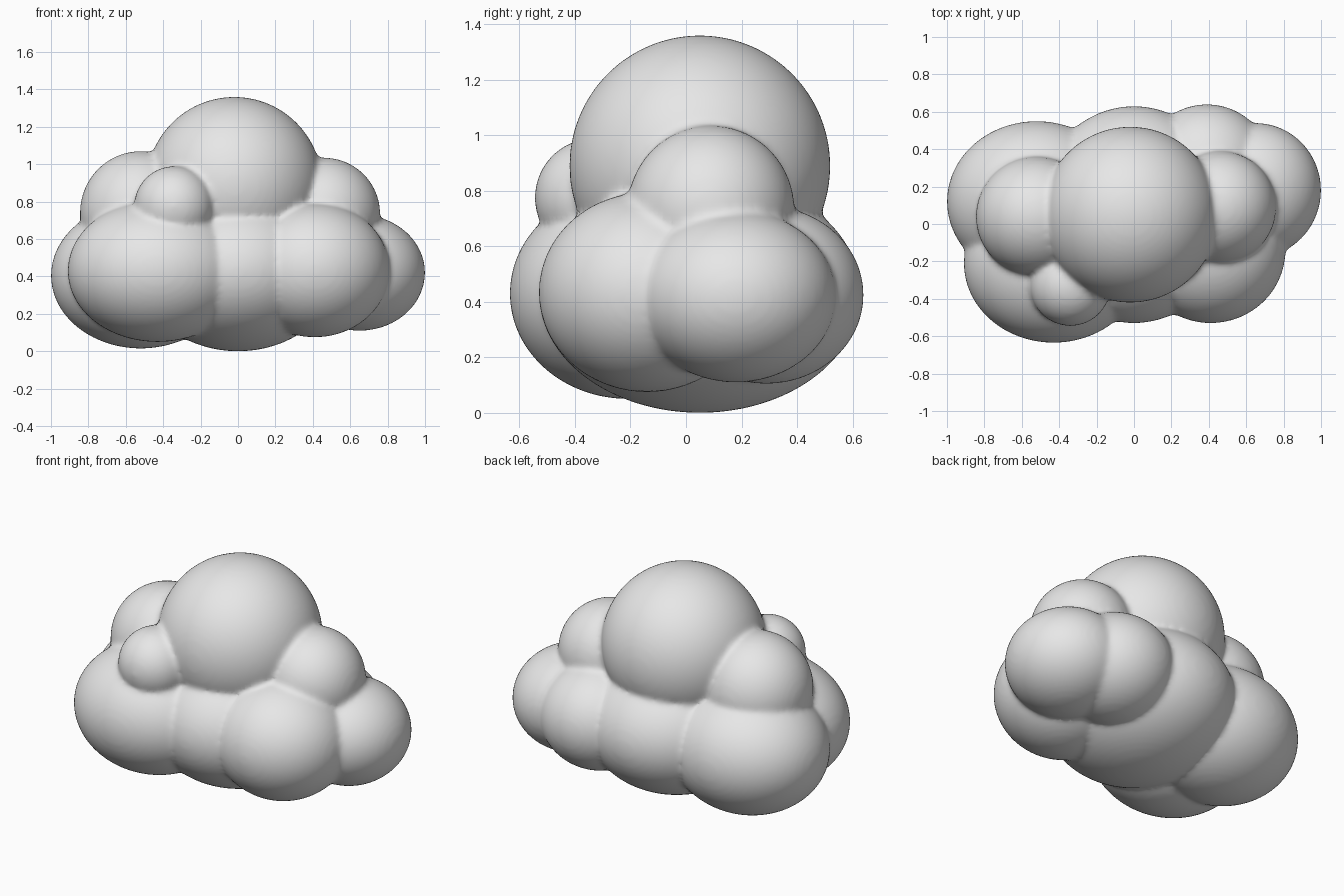
import bpy, bmesh
from mathutils import Matrix

if "Cube" in bpy.data.objects:
    bpy.data.objects.remove(bpy.data.objects["Cube"])

# Puffs: centre, radii
puffs = [
    ((-0.02, 0.05, 0.89), (0.47, 0.47, 0.47)),    # crown
    ((-0.52, 0.04, 0.74), (0.325, 0.32, 0.33)),   # upper left
    ((0.46, 0.09, 0.735), (0.30, 0.30, 0.30)),    # upper right
    ((-0.34, -0.33, 0.775), (0.215, 0.215, 0.215)),  # small front
    ((-0.43, -0.21, 0.43), (0.48, 0.425, 0.38)),  # lower front left
    ((-0.52, 0.12, 0.405), (0.48, 0.43, 0.39)),   # lower back left
    ((0.0, 0.05, 0.43), (0.53, 0.58, 0.43)),      # base middle
    ((0.41, -0.14, 0.435), (0.40, 0.39, 0.36)),   # lower front right
    ((0.65, 0.18, 0.42), (0.35, 0.36, 0.31)),     # right end
    ((0.39, 0.29, 0.425), (0.35, 0.35, 0.32)),    # back right
]

bm = bmesh.new()
for c, r in puffs:
    bmesh.ops.create_icosphere(bm, subdivisions=5, radius=1,
                               matrix=Matrix.Translation(c) @ Matrix.Diagonal((*r, 1)))
me = bpy.data.meshes.new("cloud")
bm.to_mesh(me)
bm.free()
cloud = bpy.data.objects.new("cloud", me)
bpy.context.collection.objects.link(cloud)

mat = bpy.data.materials.new("cloud_white")
mat.diffuse_color = (0.8, 0.8, 0.8, 1)
mat.use_nodes = True
mat.node_tree.nodes["Principled BSDF"].inputs["Base Color"].default_value = mat.diffuse_color
me.materials.append(mat)

# Fuse the puffs into one skin with softened creases
rm = cloud.modifiers.new("fuse", 'REMESH')
rm.mode = 'VOXEL'
rm.voxel_size = 0.016
rm.use_smooth_shade = True
sm = cloud.modifiers.new("soften", 'SMOOTH')
sm.factor = 0.5
sm.iterations = 8
for p in me.polygons:
    p.use_smooth = True
